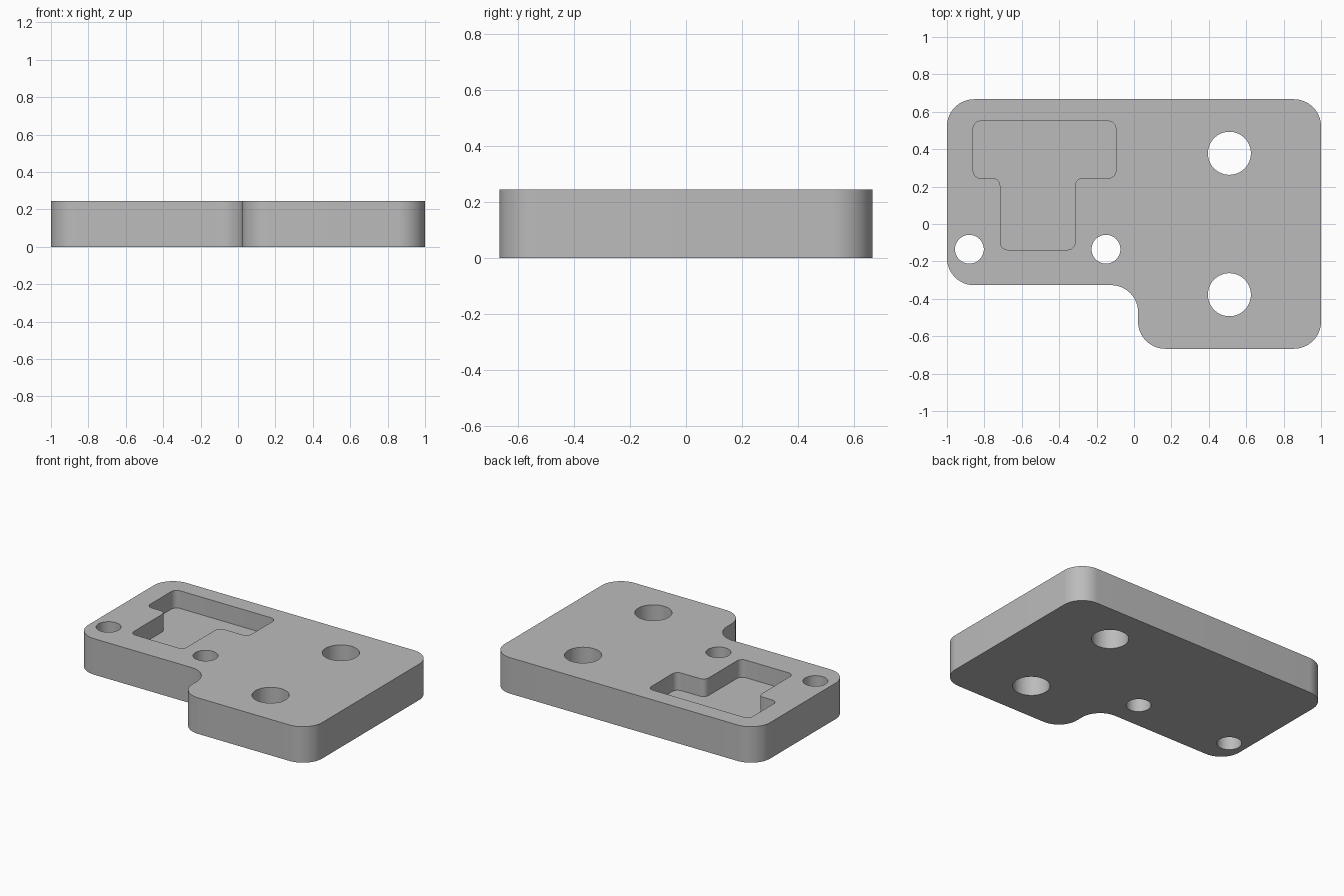
import bpy
import bmesh

HEIGHT = 0.245
POCKET_FLOOR = 0.125
CLEAR = 0.05  # how far cutters reach past the plate

if "Cube" in bpy.data.objects:
    bpy.data.objects.remove(bpy.data.objects["Cube"], do_unlink=True)

grey = bpy.data.materials.new("plain grey")
grey.use_nodes = True
grey.diffuse_color = (0.5, 0.5, 0.5, 1)
grey.node_tree.nodes["Principled BSDF"].inputs["Base Color"].default_value = grey.diffuse_color


def rounded_prism(name, points, bottom, top, radius, segments):
    """Extrude an outline upwards and round its upright edges."""
    bm = bmesh.new()
    face = bm.faces.new([bm.verts.new((x, y, bottom)) for x, y in points])
    extruded = bmesh.ops.extrude_face_region(bm, geom=[face])["geom"]
    for v in extruded:
        if isinstance(v, bmesh.types.BMVert):
            v.co.z = top
    upright = [e for e in bm.edges if abs(e.verts[0].co.z - e.verts[1].co.z) > 0.01]
    bmesh.ops.bevel(bm, geom=upright, offset=radius, segments=segments,
                    profile=0.5, affect='EDGES')
    bmesh.ops.recalc_face_normals(bm, faces=bm.faces[:])
    mesh = bpy.data.meshes.new(name)
    bm.to_mesh(mesh)
    bm.free()
    mesh.materials.append(grey)
    obj = bpy.data.objects.new(name, mesh)
    bpy.context.collection.objects.link(obj)
    return obj


def hole_cutter(x, y, radius):
    bpy.ops.mesh.primitive_cylinder_add(vertices=64, radius=radius,
                                        depth=HEIGHT + 2 * CLEAR,
                                        location=(x, y, HEIGHT / 2))
    obj = bpy.context.object
    obj.name = "hole_cutter"
    obj.data.materials.append(grey)
    return obj


def cut(target, cutter):
    """Subtract the cutter, then discard it."""
    cutter.hide_render = True
    mod = target.modifiers.new("cut", 'BOOLEAN')
    mod.operation = 'DIFFERENCE'
    mod.solver = 'EXACT'
    mod.object = cutter
    bpy.ops.object.select_all(action='DESELECT')
    bpy.context.view_layer.objects.active = target
    target.select_set(True)
    bpy.ops.object.modifier_apply(modifier=mod.name)
    bpy.data.objects.remove(cutter, do_unlink=True)


# L-shaped plate with rounded corners
plate = rounded_prism("mounting_plate", [
    (-1, 0.667), (-1, -0.327), (0.022, -0.327),
    (0.022, -0.667), (1, -0.667), (1, 0.667)], 0, HEIGHT, 0.145, 16)

# T-shaped blind pocket in the top
cut(plate, rounded_prism("pocket_cutter", [
    (-0.86, 0.55), (-0.86, 0.245), (-0.715, 0.245), (-0.715, -0.138),
    (-0.315, -0.138), (-0.315, 0.245), (-0.097, 0.245), (-0.097, 0.55)],
    POCKET_FLOOR, HEIGHT + CLEAR, 0.04, 8))

# Two large and two small through holes
for x, y, radius in [(0.51, 0.378, 0.115), (0.51, -0.378, 0.115),
                     (-0.88, -0.135, 0.077), (-0.15, -0.135, 0.077)]:
    cut(plate, hole_cutter(x, y, radius))

bpy.ops.object.shade_smooth_by_angle()
